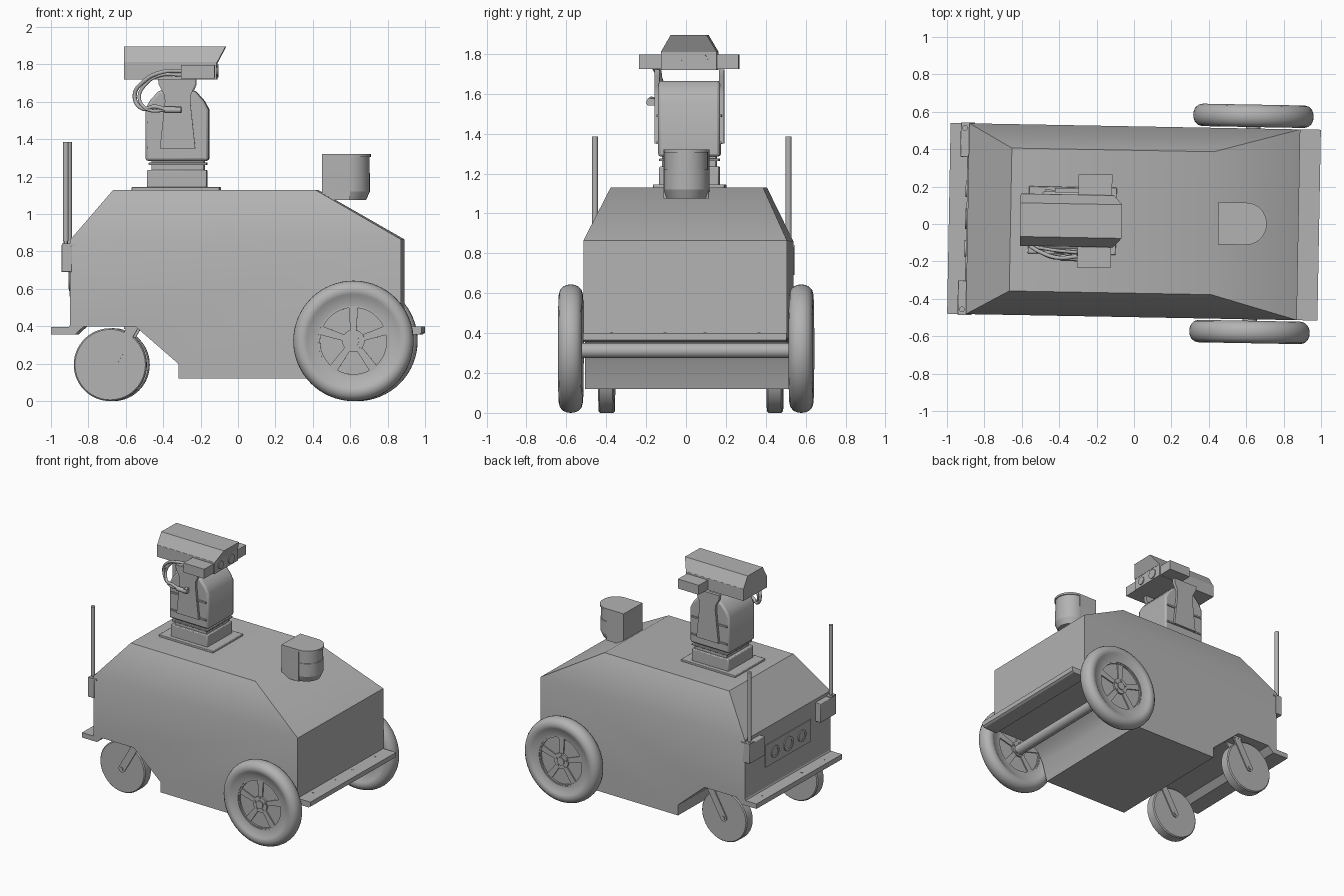
import bpy, bmesh, math
from mathutils import Matrix, Vector

if "Cube" in bpy.data.objects:
    bpy.data.objects.remove(bpy.data.objects["Cube"])

# the whole robot sits very slightly turned about z
PLACE = Matrix.Translation((0, 0.012, 0)) @ Matrix.Rotation(math.radians(-1.05), 4, 'Z')
# one darker grey paint for every part
GREY = bpy.data.materials.new("dark_grey")
GREY.diffuse_color = (0.45, 0.45, 0.45, 1)
GREY.use_nodes = True
GREY.node_tree.nodes["Principled BSDF"].inputs["Base Color"].default_value = GREY.diffuse_color


def finish(name, bm, bevel=0.0, angle=30):
    bmesh.ops.recalc_face_normals(bm, faces=bm.faces)
    me = bpy.data.meshes.new(name)
    bm.to_mesh(me)
    bm.free()
    me.shade_smooth()
    me.set_sharp_from_angle(angle=math.radians(angle))
    me.materials.append(GREY)
    ob = bpy.data.objects.new(name, me)
    bpy.context.collection.objects.link(ob)
    ob.matrix_world = PLACE
    if bevel:
        m = ob.modifiers.new("bevel", 'BEVEL')
        m.width, m.segments, m.limit_method = bevel, 2, 'ANGLE'
    return ob


def prism(name, pts, axis, a, b, bevel=0.0, top=None):
    """Extrude an outline along an axis from a to b; 'top' gives a different end outline."""
    put = {'x': lambda u, v, w: (w, u, v), 'y': lambda u, v, w: (u, w, v),
           'z': lambda u, v, w: (u, v, w)}[axis]
    bm = bmesh.new()
    lo = [bm.verts.new(put(u, v, a)) for u, v in pts]
    hi = [bm.verts.new(put(u, v, b)) for u, v in (top or pts)]
    bm.faces.new(lo)
    bm.faces.new(hi)
    n = len(lo)
    for i in range(n):
        bm.faces.new((lo[i], lo[(i + 1) % n], hi[(i + 1) % n], hi[i]))
    return finish(name, bm, bevel)


def box(name, x, y, z, bevel=0.0):
    return prism(name, [(x[0], y[0]), (x[1], y[0]), (x[1], y[1]), (x[0], y[1])], 'z', z[0], z[1], bevel)


def lathe(name, prof, centre, axis='y', seg=48):
    """Turn a closed (radius, offset) outline around an axis through centre."""
    c = Vector(centre)
    turn = {'x': lambda p, q, h: (h, p, q), 'y': lambda p, q, h: (p, h, q),
            'z': lambda p, q, h: (p, q, h)}[axis]
    bm = bmesh.new()
    rings = [[bm.verts.new(c + Vector(turn(r * math.cos(t), r * math.sin(t), h))) for r, h in prof]
             for t in (2 * math.pi * i / seg for i in range(seg))]
    n = len(prof)
    for i in range(seg):
        p, q = rings[i], rings[(i + 1) % seg]
        for j in range(n):
            bm.faces.new((p[j], p[(j + 1) % n], q[(j + 1) % n], q[j]))
    bmesh.ops.remove_doubles(bm, verts=bm.verts, dist=1e-5)
    return finish(name, bm)


def cyl(name, centre, r, half, axis, seg=24):
    return lathe(name, [(0, -half), (r, -half), (r, half), (0, half)], centre, axis, seg)


def tube(name, pts, r):
    cu = bpy.data.curves.new(name, 'CURVE')
    cu.dimensions, cu.bevel_depth, cu.bevel_resolution, cu.use_fill_caps = '3D', r, 3, True
    cu.materials.append(GREY)
    sp = cu.splines.new('BEZIER')
    sp.bezier_points.add(len(pts) - 1)
    for bp, p in zip(sp.bezier_points, pts):
        bp.co = p
        bp.handle_left_type = bp.handle_right_type = 'AUTO'
    ob = bpy.data.objects.new(name, cu)
    bpy.context.collection.objects.link(ob)
    ob.matrix_world = PLACE


# hull: stepped side outline, tapered roof
W, T = 0.51, 0.382
side = [(-0.89, 0.86), (-0.89, 0.40), (-0.54, 0.40), (-0.31, 0.20), (-0.31, 0.12), (0.40, 0.12),
        (0.44, 0.26), (0.48, 0.33), (0.54, 0.375), (0.88, 0.375), (0.88, 0.865)]
bm = bmesh.new()
L, R = ([bm.verts.new((x, s * W, z)) for x, z in side] for s in (-1, 1))
roof = [bm.verts.new(p) for p in ((-0.66, -T, 1.13), (0.42, -T, 1.13), (0.42, T, 1.13), (-0.66, T, 1.13))]
for i in range(len(side) - 1):
    bm.faces.new((L[i], L[i + 1], R[i + 1], R[i]))
for f in (L, R, roof, (L[0], L[-1], roof[1], roof[0]), (R[0], R[-1], roof[2], roof[3]),
          (L[-1], R[-1], roof[2], roof[1]), (L[0], R[0], roof[3], roof[0])):
    bm.faces.new(f)
finish("hull", bm)

# bumpers with small studs
prism("front_bumper", [(0.86, 0.355), (0.975, 0.355), (0.99, 0.365), (0.99, 0.40), (0.86, 0.40)], 'y', -0.51, 0.51)
prism("rear_bumper", [(-0.99, 0.357), (-0.86, 0.357), (-0.81, 0.405), (-0.89, 0.405), (-0.895, 0.395),
                      (-0.99, 0.395)], 'y', -0.51, 0.51)
for y in (-0.37, -0.1, 0.1, 0.37):
    cyl("bumper_stud", (0.91, y, 0.4), 0.008, 0.002, 'z', 10)
    cyl("bumper_stud", (-0.94, y, 0.395), 0.008, 0.002, 'z', 10)

# drive wheels
AX, AZ = 0.628, 0.322
cyl("drive_axle", (AX, 0, 0.312), 0.038, 0.56, 'y', 32)
half = [(0.188, 0.038), (0.235, 0.044), (0.25, 0.055), (0.272, 0.06), (0.295, 0.054), (0.312, 0.038), (0.32, 0.018)]
tyre = half + [(0.322, 0)] + [(r, -h) for r, h in reversed(half)]
for s in (-1, 1):
    c = (AX, s * 0.578, AZ)
    lathe("drive_tyre", tyre, c, 'y', 64)
    cyl("rim_disc", c, 0.19, 0.022, 'y', 48)
    lathe("rim_inner_ring", [(0.178, -0.034), (0.19, -0.034), (0.19, 0.034), (0.178, 0.034)], c, 'y', 48)
    cyl("wheel_hub", c, 0.06, 0.036, 'y', 32)
    cyl("hub_cap", c, 0.03, 0.044, 'y', 24)
    for k in range(5):
        t = math.radians(18 + 72 * k)
        u, v = Vector((math.cos(t), math.sin(t))), Vector((-math.sin(t), math.cos(t)))
        o = Vector((AX, AZ))
        pts = [o + u * a + v * b for a, b in ((0.04, -0.016), (0.182, -0.024), (0.182, 0.024), (0.04, 0.016))]
        prism("wheel_spoke", pts, 'y', c[1] - 0.031, c[1] + 0.031)
        b = o + (u * 0.045)
        cyl("hub_bolt", (b.x, c[1], b.y), 0.008, 0.042, 'y', 8)

# rear casters with forks
CX, CZ = -0.675, 0.195
d = Vector((0.145, 0.24)).normalized()
n = Vector((-d.y, d.x)) * 0.027
for s in (-1, 1):
    y = s * 0.422
    lathe("caster_wheel", [(0, -0.04), (0.188, -0.04), (0.195, -0.033), (0.195, 0.033), (0.188, 0.04),
                           (0, 0.04)], (CX, y, CZ), 'y', 56)
    a, b = Vector((CX, CZ - 0.01)), Vector((-0.54, 0.42))
    arc = [a + Matrix.Rotation(math.pi * i / 6, 2) @ n for i in range(7)]
    for q in (-1, 1):
        lo, hi = sorted((y + q * 0.036, y + q * 0.048))
        prism("caster_fork", arc + [b - n, b + n], 'y', lo, hi)
    cyl("caster_bolt", (CX, y, CZ - 0.01), 0.014, 0.055, 'y', 12)
    box("caster_mount", (-0.60, -0.50), (y - 0.05, y + 0.05), (0.385, 0.405))

# antennas and their brackets
for s in (-1, 1):
    y = s * 0.485
    cyl("antenna", (-0.912, y, 1.12), 0.015, 0.265, 'z', 20)
    cyl("antenna_base", (-0.912, y, 0.845), 0.011, 0.025, 'z', 12)
    box("antenna_shelf", (-0.932, -0.86), (y - 0.03, y + 0.03), (0.83, 0.842))
    lo, hi = sorted((s * 0.33, s * 0.515))
    box("antenna_bracket", (-0.935, -0.88), (lo, hi), (0.69, 0.835), 0.004)

# rear control panel with three round fittings
box("rear_panel", (-0.896, -0.88), (-0.27, 0.27), (0.56, 0.73))
for y, r in ((-0.16, 0.045), (0.0, 0.055), (0.16, 0.045)):
    lathe("panel_socket", [(r * 0.65, -0.008), (r, -0.008), (r, 0), (r * 0.65, 0)], (-0.895, y, 0.645), 'x', 28)
    cyl("panel_lens", (-0.895, y, 0.645), r * 0.65, 0.004, 'x', 28)

# nose scanner: flat back, round front, thin overhanging cap
def dshape(xf, h):
    arc = [(xf - 0.11 + 0.11 * math.cos(t), h * math.sin(t)) for t in
           (-math.pi / 2 + math.pi * i / 16 for i in range(17))]
    return [(0.455, -h)] + arc + [(0.455, h)]

prism("scanner_cap", dshape(0.71, 0.113), 'z', 1.305, 1.32)
prism("scanner_window", dshape(0.703, 0.109), 'z', 1.215, 1.31)
prism("scanner_body", dshape(0.705, 0.113), 'z', 1.12, 1.22)
prism("scanner_foot", dshape(0.685, 0.10), 'z', 1.075, 1.12, top=dshape(0.705, 0.113))
box("scanner_back", (0.45, 0.60), (-0.113, 0.113), (1.075, 1.32))

# turret
TX = -0.33
box("turret_plate", (TX - 0.235, TX + 0.235), (-0.18, 0.18), (1.125, 1.145), 0.004)
box("turret_pedestal", (TX - 0.155, TX + 0.165), (-0.15, 0.15), (1.14, 1.235), 0.006)
box("turret_neck", (TX - 0.13, TX + 0.15), (-0.135, 0.135), (1.23, 1.29), 0.005)
box("turret_collar", (TX - 0.145, TX + 0.165), (-0.15, 0.15), (1.262, 1.275), 0.003)
shell = [(-0.493, 1.285), (-0.493, 1.56), (-0.47, 1.605), (-0.425, 1.655), (-0.40, 1.665),
         (-0.25, 1.665), (-0.225, 1.655), (-0.18, 1.605), (-0.155, 1.56), (-0.155, 1.285)]
prism("turret_body", shell, 'y', -0.155, 0.155, 0.014)
for z in (1.355, 1.49):
    for s in (-1, 1):
        for x in ((-0.48, -0.40), (-0.245, -0.17)):
            lo, hi = sorted((s * 0.14, s * 0.163))
            box("turret_rib", x, (lo, hi), (z - 0.006, z + 0.006))

# yoke arms carrying the camera head
yoke = [(-0.415, 1.35), (-0.225, 1.35), (-0.252, 1.60), (-0.25, 1.635), (-0.225, 1.69), (-0.225, 1.722),
        (-0.425, 1.722), (-0.42, 1.69), (-0.39, 1.635), (-0.388, 1.60)]
for s in (-1, 1):
    lo, hi = sorted((s * 0.15, s * 0.174))
    prism("yoke_arm", yoke, 'y', lo, hi)

# camera head
box("camera_housing", (-0.608, -0.112), (-0.14, 0.14), (1.72, 1.812))
cx = [(-0.14, 1.81), (0.14, 1.81), (0.09, 1.895), (-0.09, 1.895)]
hood = prism("camera_hood", cx, 'x', -0.608, -0.11)
for v in hood.data.vertices:
    if v.co.x > -0.2 and v.co.z > 1.85:
        v.co.x = -0.065
for s in (-1, 1):
    lo, hi = sorted((s * 0.13, s * 0.25))
    box("side_lamp", (-0.30, -0.12), (lo, hi), (1.725, 1.798))
for y, r in ((-0.065, 0.03), (0.06, 0.036)):
    cyl("camera_lens", (-0.11, y, 1.765), r, 0.005, 'x', 28)

# cables and connector on the front side
tube("upper_cable", [(-0.30, -0.19, 1.765), (-0.40, -0.20, 1.76), (-0.50, -0.17, 1.71), (-0.55, -0.14, 1.63),
                     (-0.51, -0.16, 1.565), (-0.44, -0.195, 1.575), (-0.37, -0.20, 1.555)], 0.011)
tube("lower_cable", [(-0.30, -0.17, 1.745), (-0.42, -0.16, 1.74), (-0.495, -0.15, 1.69), (-0.525, -0.15, 1.62),
                     (-0.48, -0.18, 1.56), (-0.38, -0.20, 1.555)], 0.009)
cyl("cable_plug", (-0.345, -0.2, 1.557), 0.017, 0.045, 'x', 16)
box("plug_mount", (-0.33, -0.305), (-0.21, -0.16), (1.54, 1.575))
